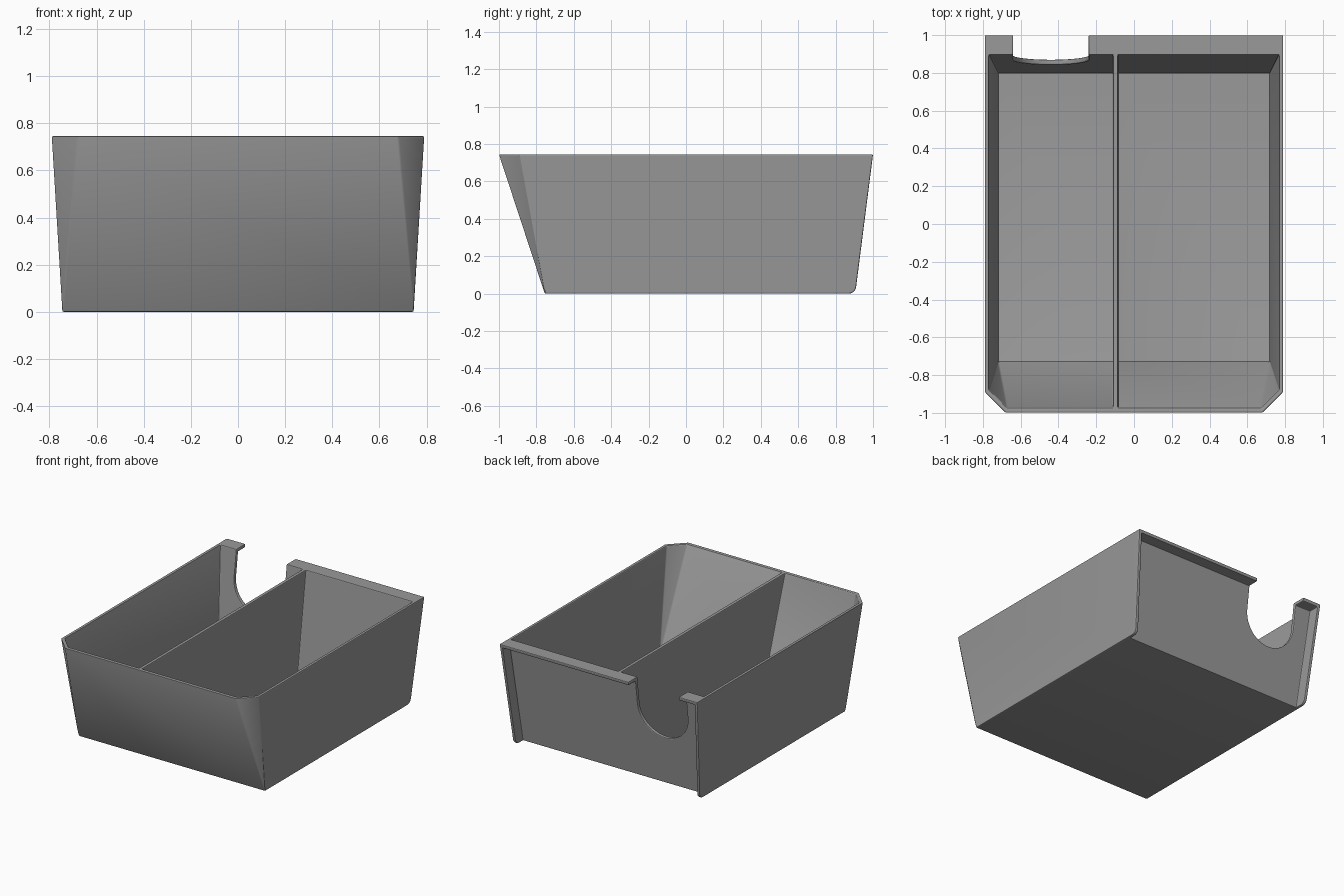
import bpy, bmesh, math
from mathutils import Matrix

if "Cube" in bpy.data.objects:
    bpy.data.objects.remove(bpy.data.objects["Cube"])

H = 0.745      # bin height
WALL = 0.025   # wall thickness

grey = bpy.data.materials.new("mid grey")
grey.diffuse_color = (0.32, 0.32, 0.32, 1)
grey.use_nodes = True
grey.node_tree.nodes["Principled BSDF"].inputs["Base Color"].default_value = grey.diffuse_color


def to_object(name, bm):
    bmesh.ops.recalc_face_normals(bm, faces=bm.faces)
    mesh = bpy.data.meshes.new(name)
    bm.to_mesh(mesh)
    bm.free()
    mesh.materials.append(grey)
    ob = bpy.data.objects.new(name, mesh)
    bpy.context.collection.objects.link(ob)
    return ob


def hull(points):
    """Convex solid with flat, merged faces."""
    bm = bmesh.new()
    for p in points:
        bm.verts.new(p)
    bmesh.ops.convex_hull(bm, input=bm.verts)
    bmesh.ops.dissolve_limit(bm, angle_limit=0.002, verts=bm.verts, edges=bm.edges)
    return bm


def cutter(name, bm):
    ob = to_object(name, bm)
    ob.hide_render = True
    return ob


# Tapered outer body; the front corner chamfers run out to a point at the bottom
points = []
for s in (-1, 1):
    points += [(s * .745, -.755, 0), (s * .745, .905, 0),
               (s * .68, -1, H), (s * .79, -.89, H), (s * .79, 1, H)]
bm = hull(points)
back_edge = [e for e in bm.edges if all(v.co.z < .01 and v.co.y > .8 for v in e.verts)]
bmesh.ops.bevel(bm, geom=back_edge, offset=.035, segments=5, profile=.5, affect='EDGES')
tray = to_object("divided_bin", bm)

cutters = []

# Two compartments, leaving a thin divider between them
for name, s, inner in (("left_compartment", -1, -.11), ("right_compartment", 1, -.085)):
    points = [(inner, -.73, WALL), (s * .72, -.73, WALL),
              (inner, .80, WALL), (s * .72, .80, WALL)]
    for z in (H, H + .1):
        points += [(inner, -.972, z), (s * .673, -.972, z), (s * .768, -.877, z),
                   (inner, .895, z), (s * .768, .895, z)]
    cutters.append(cutter(name, hull(points)))

# Recess behind the back panel, leaving side flanges and a top lip
points = []
for s in (-1, 1):
    for x, y, z in ((.717, .812, -.1), (.766, .918, H - WALL)):
        points += [(s * x, y, z), (s * x, 1.2, z)]
cutters.append(cutter("back_recess", hull(points)))

# Round-bottomed notch through the back panel and lip
bm = bmesh.new()
profile = [(-.64, .9)]
profile += [(-.44 + .2 * math.cos(a), .55 + .2 * math.sin(a))
            for a in (math.pi * (1 + i / 32) for i in range(33))]
profile += [(-.24, .9)]
face = bm.faces.new([bm.verts.new((x, .7, z)) for x, z in profile])
ext = bmesh.ops.extrude_face_region(bm, geom=[face])
bmesh.ops.translate(bm, vec=(0, .5, 0),
                    verts=[g for g in ext["geom"] if isinstance(g, bmesh.types.BMVert)])
cutters.append(cutter("notch", bm))

for c in cutters:
    mod = tray.modifiers.new(c.name, 'BOOLEAN')
    mod.operation = 'DIFFERENCE'
    mod.solver = 'EXACT'
    mod.object = c

# Softened edges
bev = tray.modifiers.new("soft_edges", 'BEVEL')
bev.width = .006
bev.segments = 2
bev.limit_method = 'ANGLE'
bev.angle_limit = math.radians(35)

# Bake the modifiers, then remove the cutters
bpy.context.view_layer.update()
graph = bpy.context.evaluated_depsgraph_get()
baked = bpy.data.meshes.new_from_object(tray.evaluated_get(graph))
tray.modifiers.clear()
tray.data = baked
baked.materials.clear()
baked.materials.append(grey)
for p in baked.polygons:
    p.material_index = 0
for c in cutters:
    bpy.data.objects.remove(c)

bpy.context.view_layer.objects.active = tray
tray.select_set(True)
bpy.ops.object.shade_smooth_by_angle(angle=math.radians(20))
